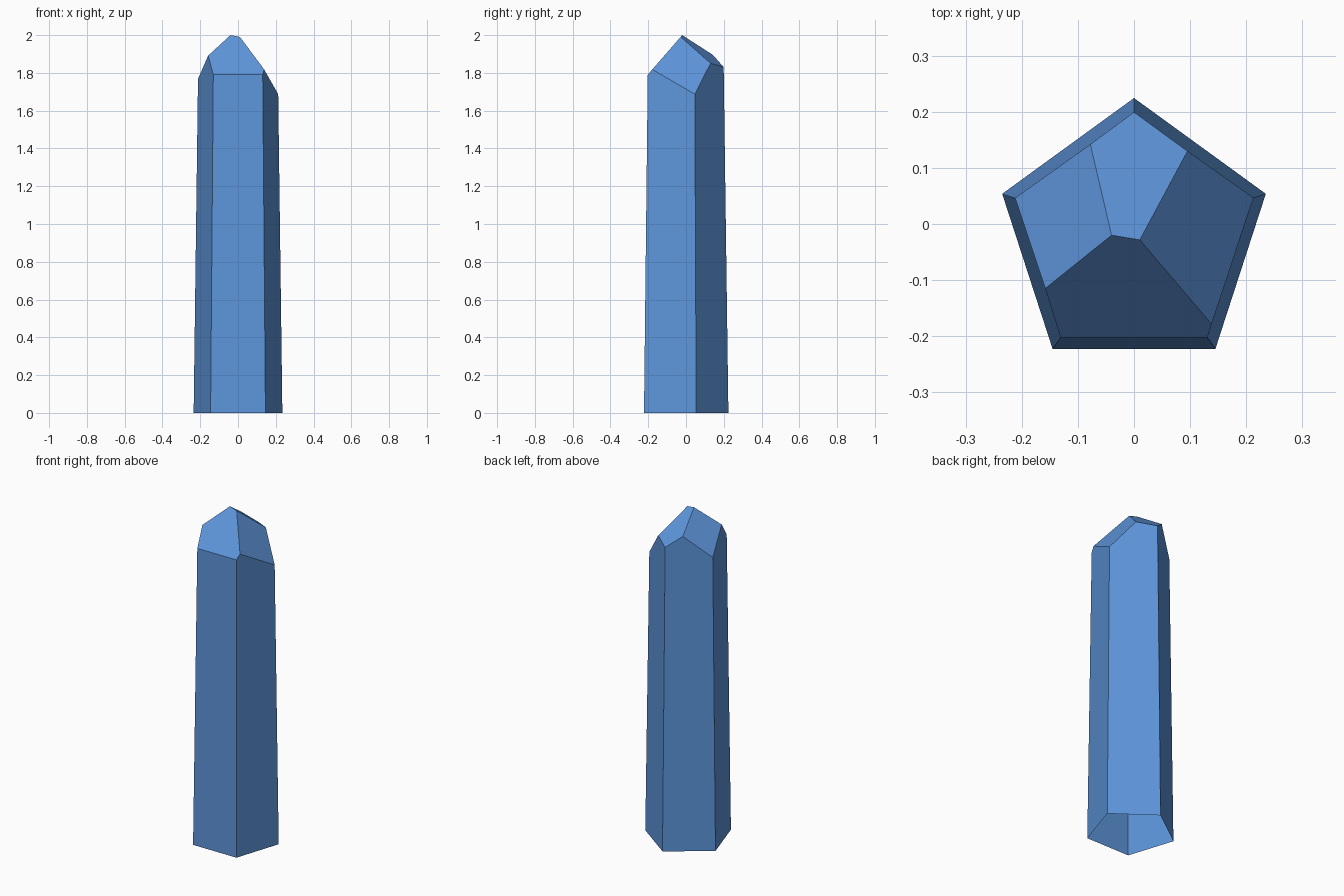
import bpy
import bmesh
from math import cos, sin, pi
from mathutils import Vector

cube = bpy.data.objects.get("Cube")
if cube:
    bpy.data.objects.remove(cube, do_unlink=True)

blue = bpy.data.materials.new("crystal blue")
blue.use_nodes = True
colour = (0.11, 0.30, 0.70, 1)
blue.diffuse_color = colour
blue.node_tree.nodes["Principled BSDF"].inputs["Base Color"].default_value = colour

SIDES = 5
CENTRE_Y = -0.0225
BASE_RADIUS = 0.247
TAPER = 0.0137  # radius lost per unit of height
HEIGHT = 2.4    # uncut height

bm = bmesh.new()


def ring(z):
    r = BASE_RADIUS - TAPER * z
    angles = [pi / 2 + 2 * pi * i / SIDES for i in range(SIDES)]
    return [bm.verts.new((r * cos(a), CENTRE_Y + r * sin(a), z)) for a in angles]


# Tapered five-sided shaft, open underneath
low, high = ring(0), ring(HEIGHT)
for i in range(SIDES):
    j = (i + 1) % SIDES
    bm.faces.new((low[i], low[j], high[j], high[i]))
bm.faces.new(high)

# Slanted tip facets: a point on each cut, then its slopes along x and y
tip = Vector((-0.04, -0.02, 2.0))
facets = [
    (tip, 0, 1.147),                              # front
    (tip, -0.307, -0.717),                        # back
    (tip, 1.212, -0.362),                         # right
    (Vector((0.01, -0.028, 1.991)), -1.461, -0.098),  # left
]
for point, slope_x, slope_y in facets:
    cut = bmesh.ops.bisect_plane(
        bm, geom=bm.verts[:] + bm.edges[:] + bm.faces[:], dist=1e-6,
        plane_co=point, plane_no=Vector((-slope_x, -slope_y, 1)).normalized(),
        clear_outer=True)
    rim = [e for e in cut["geom_cut"] if isinstance(e, bmesh.types.BMEdge)]
    bmesh.ops.contextual_create(bm, geom=rim)

bmesh.ops.remove_doubles(bm, verts=bm.verts[:], dist=0.0005)
bmesh.ops.recalc_face_normals(bm, faces=bm.faces[:])

mesh = bpy.data.meshes.new("crystal_shard")
bm.to_mesh(mesh)
bm.free()
mesh.materials.append(blue)
shard = bpy.data.objects.new("crystal_shard", mesh)
bpy.context.collection.objects.link(shard)
